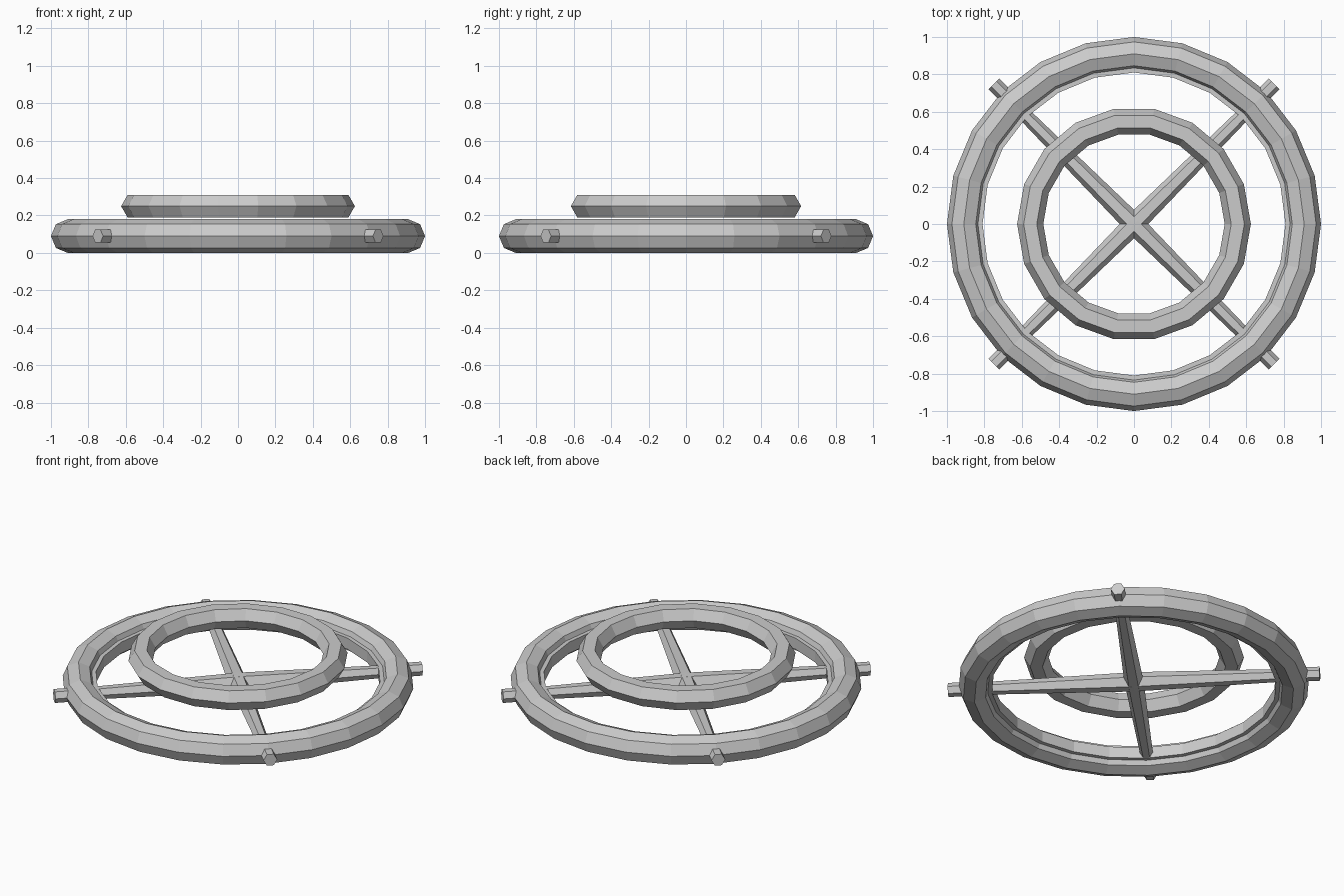
import bpy, bmesh, math
from mathutils import Matrix, Vector

cube = bpy.data.objects.get("Cube")
if cube:
    bpy.data.objects.remove(cube, do_unlink=True)

grey = bpy.data.materials.new("plain_grey")
grey.use_nodes = True
colour = (0.6, 0.6, 0.6, 1)
grey.diffuse_color = colour
grey.node_tree.nodes["Principled BSDF"].inputs["Base Color"].default_value = colour

MID = 0.09  # height of the wheel's middle plane


def add_object(name, bm):
    bmesh.ops.recalc_face_normals(bm, faces=bm.faces)
    mesh = bpy.data.meshes.new(name)
    bm.to_mesh(mesh)
    bm.free()
    mesh.materials.append(grey)
    bpy.context.collection.objects.link(bpy.data.objects.new(name, mesh))


def ring(name, section, segments):
    """Sweep a closed (radius, height) section around z."""
    bm = bmesh.new()
    loops = []
    for i in range(segments):
        a = math.tau * i / segments
        loops.append([bm.verts.new((r * math.cos(a), r * math.sin(a), z)) for r, z in section])
    n = len(section)
    for i in range(segments):
        p, q = loops[i], loops[(i + 1) % segments]
        for j in range(n):
            k = (j + 1) % n
            bm.faces.new((p[j], q[j], q[k], p[k]))
    add_object(name, bm)


def round_section(radius, tube, z, sides):
    angles = [math.tau * i / sides for i in range(sides)]
    return [(radius + tube * math.cos(a), z + tube * math.sin(a)) for a in angles]


def radial_bar(name, angle, start, end, r_start, r_end):
    """Six-sided bar pointing outwards, flat side up."""
    bm = bmesh.new()
    bmesh.ops.create_cone(bm, cap_ends=True, segments=6, radius1=r_start,
                          radius2=r_end, depth=end - start)
    # Turn a corner sideways before laying the bar along x
    corner = max(bm.verts, key=lambda v: v.co.xy.length).co
    spin = math.pi / 2 - math.atan2(corner.y, corner.x)
    place = (Matrix.Rotation(angle, 4, 'Z')
             @ Matrix.Translation(Vector(((start + end) / 2, 0, MID)))
             @ Matrix.Rotation(math.pi / 2, 4, 'Y')
             @ Matrix.Rotation(spin, 4, 'Z'))
    bmesh.ops.transform(bm, matrix=place, verts=bm.verts)
    add_object(name, bm)


# Rim, its inner hoop, and the smaller raised ring
ring("outer_rim", round_section(0.91, 0.09, MID, 8), 24)
ring("inner_hoop", [(0.81, 0.055), (0.86, 0.055), (0.86, 0.125), (0.81, 0.125)], 24)
ring("raised_ring", round_section(0.555, 0.07, 0.25, 6), 18)

# Tapered spokes and the pegs outside the rim
corners = ("back_left", "back_right", "front_right", "front_left")
for i, side in enumerate(corners):
    angle = math.pi / 4 + i * math.pi / 2
    radial_bar("spoke_" + side, angle, 0, 0.9, 0.055, 0.035)
    radial_bar("peg_" + side, angle, 0.92, 1.06, 0.04, 0.04)
